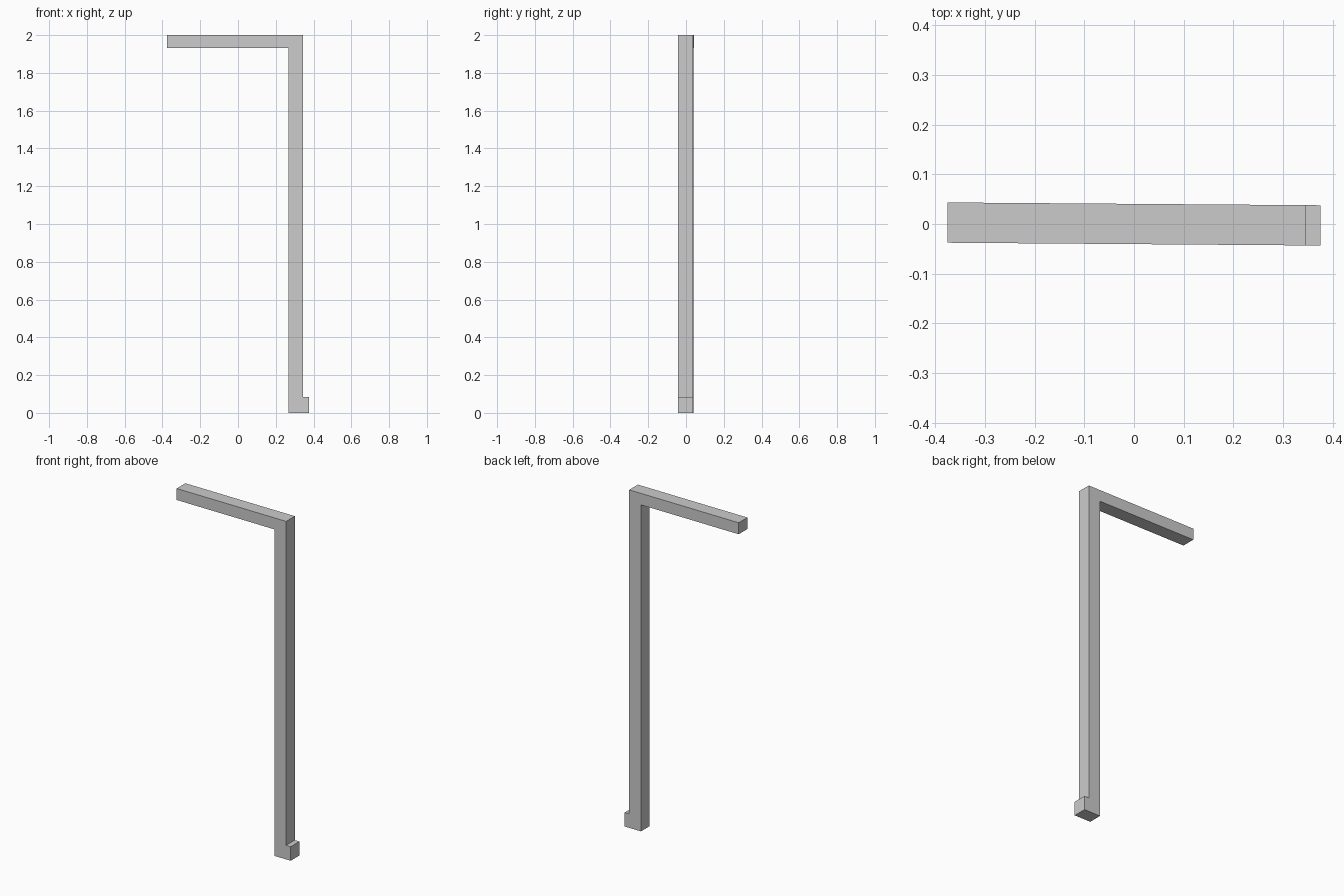
import bpy
import bmesh

if "Cube" in bpy.data.objects:
    bpy.data.objects.remove(bpy.data.objects["Cube"])

# Side outline (x, z): top arm, upright post, small foot
outline = [(0.268, 0.0), (0.375, 0.0), (0.375, 0.083), (0.345, 0.083),
           (0.345, 2.0), (-0.375, 2.0), (-0.375, 1.932), (0.268, 1.932)]
half_depth = 0.0405
skew = -0.0075  # the arm runs very slightly off the x axis

# Extrude the outline through the depth
bm = bmesh.new()
front = [bm.verts.new((x, skew * x - half_depth, z)) for x, z in outline]
face = bm.faces.new(front)
ext = bmesh.ops.extrude_face_region(bm, geom=[face], use_keep_orig=True)
moved = [g for g in ext["geom"] if isinstance(g, bmesh.types.BMVert)]
bmesh.ops.translate(bm, verts=moved, vec=(0, 2 * half_depth, 0))
bmesh.ops.recalc_face_normals(bm, faces=bm.faces[:])

mesh = bpy.data.meshes.new("bracket_post")
bm.to_mesh(mesh)
bm.free()
bpy.context.collection.objects.link(bpy.data.objects.new("bracket_post", mesh))
